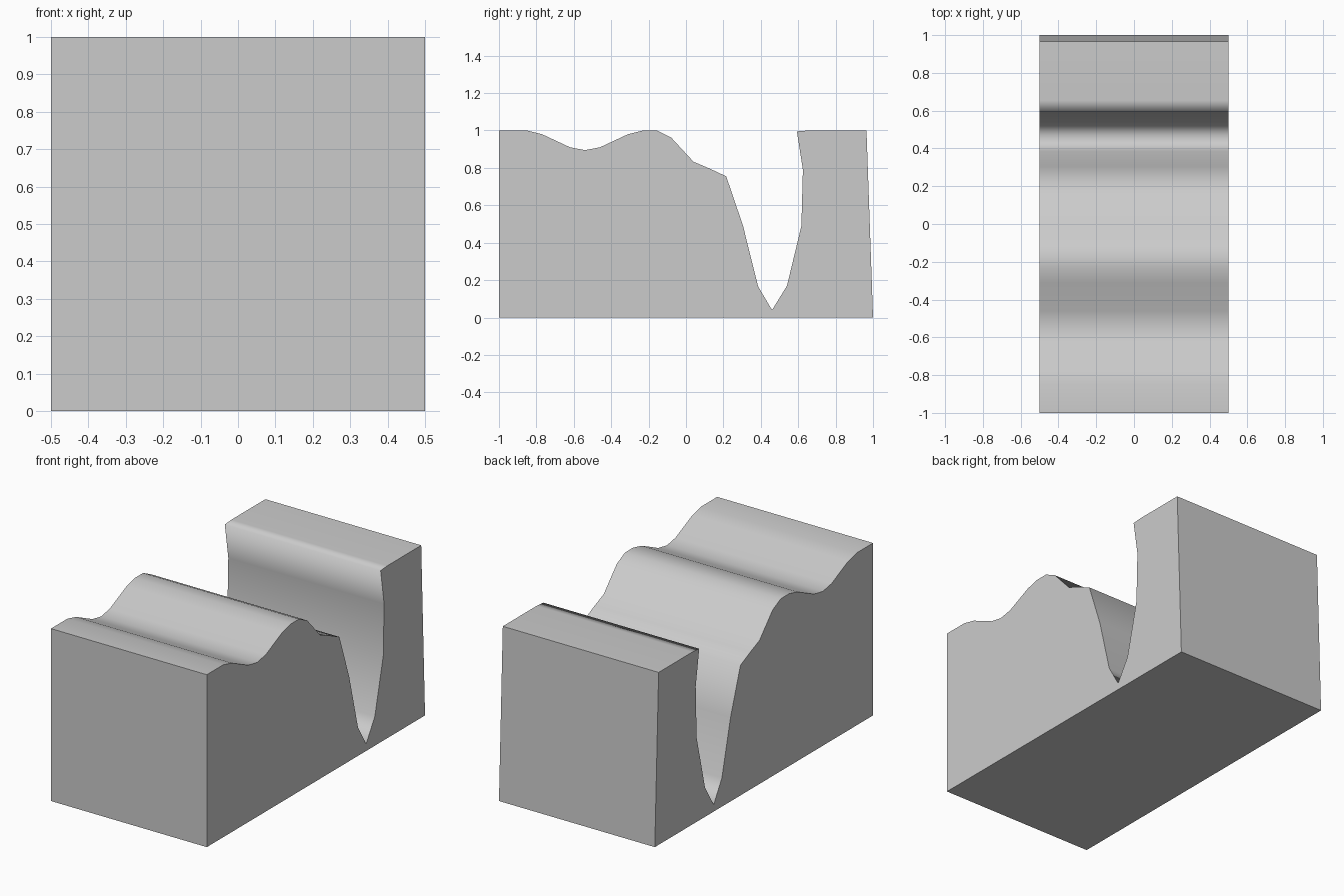
import bpy
import bmesh

if "Cube" in bpy.data.objects:
    bpy.data.objects.remove(bpy.data.objects["Cube"])

# Terrain profile (y, z) from the front top edge to the rear top edge
top = [(-1, 1), (-0.85, 1), (-0.77, 0.98), (-0.62, 0.91), (-0.54, 0.895),
       (-0.46, 0.91), (-0.31, 0.98), (-0.23, 1), (-0.155, 1), (-0.08, 0.963),
       (0.04, 0.833), (0.125, 0.797), (0.215, 0.755), (0.305, 0.49),
       (0.385, 0.167), (0.46, 0.04), (0.54, 0.17), (0.617, 0.49),
       (0.625, 0.79), (0.593, 0.995), (0.655, 1), (0.965, 1)]
profile = top + [(1, 0), (-1, 0)]

# Block with a wavy top and a deep ravine, extruded across x
bm = bmesh.new()
left = [bm.verts.new((-0.5, y, z)) for y, z in profile]
right = [bm.verts.new((0.5, y, z)) for y, z in profile]
n = len(profile)
for i in range(n):
    j = (i + 1) % n
    face = bm.faces.new((left[i], left[j], right[j], right[i]))
    face.smooth = i < len(top) - 1   # only the ground surface is smooth

# End caps
bm.faces.new(left)
bm.faces.new(right)
bmesh.ops.recalc_face_normals(bm, faces=bm.faces)

mesh = bpy.data.meshes.new("ravine_block")
bm.to_mesh(mesh)
bm.free()
block = bpy.data.objects.new("ravine_block", mesh)
bpy.context.collection.objects.link(block)
